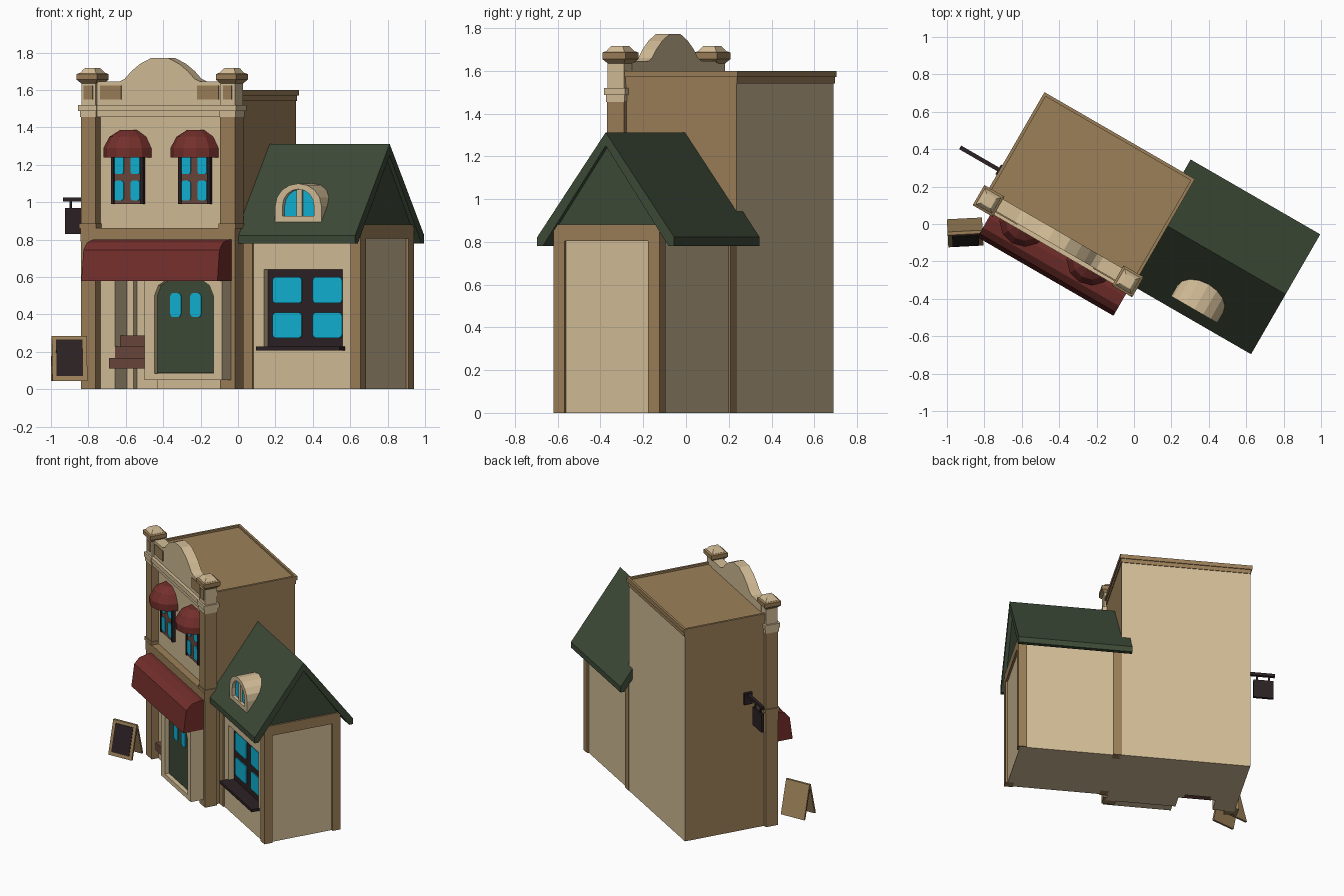
import bpy, bmesh, math
from mathutils import Matrix

if "Cube" in bpy.data.objects:
    bpy.data.objects.remove(bpy.data.objects["Cube"])

TURN = Matrix.Rotation(math.radians(-30), 4, 'Z')   # whole building is turned on its plot


def mat(name, hexcol):
    m = bpy.data.materials.new(name)
    lin = []
    for i in (0, 2, 4):
        c = int(hexcol[i:i + 2], 16) / 255
        lin.append(c / 12.92 if c <= 0.04045 else ((c + 0.055) / 1.055) ** 2.4)
    m.diffuse_color = (*lin, 1)
    m.use_nodes = True
    m.node_tree.nodes["Principled BSDF"].inputs["Base Color"].default_value = m.diffuse_color
    return m


TAN = mat("tan plaster", "D3BD97")
TRIM = mat("brown trim", "9C8059")
GREEN = mat("roof green", "3D4A37")
RED = mat("awning red", "732F2B")
DARK = mat("dark wood", "2B2123")
BROWN = mat("red brown wood", "6A473C")
BLUE = mat("window blue", "10B2D4")


def finish(name, m, bm, turn=TURN):
    bmesh.ops.recalc_face_normals(bm, faces=bm.faces)
    bm.transform(turn)
    me = bpy.data.meshes.new(name)
    bm.to_mesh(me)
    bm.free()
    me.materials.append(m)
    ob = bpy.data.objects.new(name, me)
    bpy.context.collection.objects.link(ob)
    return ob


def prism(name, m, pts, a, b, axis='v', turn=TURN):
    """Extrude (u,z) points along v, or (v,z) points along u, from a to b."""
    bm = bmesh.new()
    place = (lambda p, d: (p[0], d, p[1])) if axis == 'v' else (lambda p, d: (d, p[0], p[1]))
    r0 = [bm.verts.new(place(p, a)) for p in pts]
    r1 = [bm.verts.new(place(p, b)) for p in pts]
    bm.faces.new(r0)
    bm.faces.new(r1)
    n = len(pts)
    for i in range(n):
        bm.faces.new((r0[i], r0[(i + 1) % n], r1[(i + 1) % n], r1[i]))
    return finish(name, m, bm, turn)


def box(name, m, u0, u1, v0, v1, z0, z1):
    return prism(name, m, [(u0, z0), (u1, z0), (u1, z1), (u0, z1)], v0, v1)


def loft(name, m, cu, cv, rings, angles):
    """Stack of scaled polygons around (cu, cv); rings are (radius, z)."""
    bm = bmesh.new()
    rows = [[bm.verts.new((cu + r * math.cos(math.radians(a)), cv + r * math.sin(math.radians(a)), z))
             for a in angles] for r, z in rings]
    n = len(angles)
    bm.faces.new(rows[0])
    bm.faces.new(rows[-1])
    for p, q in zip(rows, rows[1:]):
        for i in range(n):
            bm.faces.new((p[i], p[(i + 1) % n], q[(i + 1) % n], q[i]))
    return finish(name, m, bm)


def arch(u0, u1, z0, spring, top, n=8):
    """Outline with a flat bottom and an elliptical head."""
    c, h = (u0 + u1) / 2, (u1 - u0) / 2
    return [(u0, z0), (u1, z0)] + [(c + h * math.cos(math.pi * i / n), spring + (top - spring) * math.sin(math.pi * i / n))
                                   for i in range(n + 1)]


def rounded(u0, u1, z0, z1, r):
    return [(cu + r * math.cos(math.radians(a + k)), cz + r * math.sin(math.radians(a + k)))
            for cu, cz, a in ((u1 - r, z1 - r, 0), (u0 + r, z1 - r, 90), (u0 + r, z0 + r, 180), (u1 - r, z0 + r, 270))
            for k in (0, 45, 90)]


def cut(ob, cutter):
    mod = ob.modifiers.new("recess", 'BOOLEAN')
    mod.operation, mod.solver, mod.object = 'DIFFERENCE', 'EXACT', cutter
    bpy.context.view_layer.objects.active = ob
    bpy.ops.object.modifier_apply(modifier=mod.name)
    bpy.data.objects.remove(cutter)


SQ = (45, 135, 225, 315)
MID = -0.305                                        # centre of the tall facade

# --- Tall block, side walls in trim colour
body = box("tall_body", TAN, -0.755, 0.15, -0.278, 0.36, 0, 1.57)
cut(body, box("alcove_cutter", TAN, -0.60, -0.34, -0.40, -0.148, -0.1, 0.66))
cut(body, box("alcove_panel_cutter", TAN, -0.56, -0.38, -0.30, -0.11, -0.1, 0.62))
body.data.materials.append(TRIM)
side = TURN.to_3x3().col[0]
inv = TURN.inverted()
for p in body.data.polygons:
    if abs(p.normal.dot(side)) > 0.9 and not -0.70 < (inv @ p.center).x < 0.10:
        p.material_index = 1
roof = box("flat_roof", TRIM, -0.767, 0.162, -0.27, 0.371, 1.57, 1.60)
cut(roof, box("roof_cutter", TRIM, -0.75, 0.145, -0.255, 0.354, 1.585, 1.7))
box("roof_moulding", TRIM, -0.76, 0.155, -0.27, 0.365, 1.54, 1.571)

# --- Corner pillars with stepped caps
for s, side_name in ((-1, "left"), (1, "right")):
    cu = MID + s * 0.43
    cv = -0.282
    box(side_name + "_pillar", TRIM, cu - 0.046, cu + 0.046, cv - 0.046, cv + 0.046, 0, 1.47)
    box(side_name + "_pillar_base", TRIM, cu - 0.053, cu + 0.053, cv - 0.053, cv + 0.053, 0.86, 0.885)
    box(side_name + "_pillar_band", TAN, cu - 0.057, cu + 0.057, cv - 0.057, cv + 0.057, 1.488, 1.52)
    box(side_name + "_pillar_neck", TAN, cu - 0.05, cu + 0.05, cv - 0.05, cv + 0.05, 1.455, 1.488)
    box(side_name + "_pillar_top", TAN, cu - 0.044, cu + 0.044, cv - 0.044, cv + 0.044, 1.52, 1.65)
    box(side_name + "_pillar_panel", TRIM, cu - 0.027, cu + 0.027, cv - 0.05, cv - 0.043, 1.55, 1.625)
    loft(side_name + "_cap", TRIM, cu, cv, [(0.062, 1.635), (0.088, 1.655), (0.088, 1.685), (0.075, 1.69)], SQ)
    loft(side_name + "_cap_top", TAN, cu, cv, [(0.07, 1.69), (0.045, 1.715), (0.04, 1.717)], SQ)
    # parapet panel on the same side
    pu = MID + s * 0.3
    box(side_name + "_parapet_panel", TRIM, pu - 0.066, pu + 0.066, -0.316, -0.309, 1.55, 1.625)

# --- Front cornice, frieze and curved parapet
box("cornice_upper", TAN, MID - 0.40, MID + 0.40, -0.333, -0.24, 1.488, 1.52)
box("cornice_lower", TAN, MID - 0.40, MID + 0.40, -0.322, -0.24, 1.455, 1.488)
box("frieze", TRIM, MID - 0.476, MID + 0.476, -0.33, -0.236, 0.79, 0.862)
half = [(0.40, 1.645), (0.25, 1.645), (0.215, 1.66), (0.175, 1.70), (0.12, 1.74), (0.05, 1.772)]
prism("parapet", TAN, [(MID - 0.40, 1.5), (MID + 0.40, 1.5)] + [(MID + x, z) for x, z in half]
      + [(MID - x, z) for x, z in reversed(half)], -0.31, -0.235)

# --- Upper windows under faceted half-round awnings
for s, n in ((-1, "left"), (1, "right")):
    cu = MID + s * 0.207
    box(n + "_window_frame", BROWN, cu - 0.095, cu + 0.095, -0.295, -0.27, 0.99, 1.29)
    for e in (-0.09, 0.09):
        box(n + "_window_edge", DARK, cu + e - 0.009, cu + e + 0.009, -0.302, -0.27, 0.99, 1.29)
    for du in (-0.05, 0.05):
        for z0, z1 in ((1.01, 1.115), (1.15, 1.27)):
            prism(n + "_window_pane", BLUE, rounded(cu + du - 0.028, cu + du + 0.028, z0, z1, 0.012), -0.30, -0.294)
    loft(n + "_window_awning", RED, cu, -0.278,
         [(0.137, 1.24), (0.137, 1.29), (0.105, 1.35), (0.05, 1.385)], range(180, 361, 30))

# --- Shop awning
prism("shop_awning", RED, [(-0.30, 0.80), (-0.36, 0.80), (-0.42, 0.785), (-0.458, 0.745), (-0.48, 0.58), (-0.465, 0.58),
                           (-0.44, 0.735), (-0.30, 0.77)], -0.69, 0.15, 'u')
for u in (-0.69, 0.142):
    prism("awning_end", RED, [(-0.30, 0.80), (-0.36, 0.80), (-0.42, 0.785), (-0.458, 0.745), (-0.48, 0.58), (-0.30, 0.58)],
          u, u + 0.008, 'u')

# --- Porch with arched door
DC = -0.09
porch = box("porch", TAN, -0.333, 0.145, -0.423, -0.25, 0.05, 0.78)
cut(porch, prism("door_cutter", TAN, arch(DC - 0.182, DC + 0.182, 0.085, 0.50, 0.61, 6), -0.5, -0.385))
prism("door", GREEN, arch(DC - 0.181, DC + 0.181, 0.086, 0.50, 0.609, 6), -0.393, -0.384)
for s in (-1, 1):
    u = DC - 0.004 + s * 0.062
    prism("door_pane", BLUE, rounded(u - 0.034, u + 0.034, 0.385, 0.515, 0.02), -0.398, -0.392)

# --- Steps in the alcove
for i in range(3):
    box("alcove_step", BROWN, -0.60, -0.333, -0.34 + i * 0.062, -0.148, 0.11 + i * 0.058, 0.168 + i * 0.06)

# --- Cottage walls, posts and beams
cot = box("cottage_wall", TAN, 0.14, 0.862, -0.20, 0.35, 0, 0.87)
cut(cot, box("window_cutter", TAN, 0.277, 0.762, -0.4, -0.15, 0.22, 0.64))
for u in (0.15, 0.817):
    for v in (-0.21, 0.302):
        box("cottage_post", TRIM, u, u + 0.06, v, v + 0.06, 0, 0.86)
box("gable_beam", TRIM, 0.82, 0.877, -0.21, 0.362, 0.805, 0.88)
prism("gable", GREEN, [(-0.20, 0.87), (0.352, 0.87), (0.08, 1.26)], 0.80, 0.865, 'u')

# --- Cottage roof
prism("cottage_roof", GREEN, [(-0.29, 0.78), (-0.29, 0.822), (0.08, 1.312), (0.45, 0.822), (0.45, 0.78), (0.42, 0.78),
                              (0.08, 1.25), (-0.26, 0.78)], 0.09, 0.89, 'u')

# --- Cottage window
box("shop_window_frame", DARK, 0.278, 0.761, -0.16, -0.148, 0.22, 0.64)
for u0 in (0.309, 0.557):
    for z0, z1 in ((0.275, 0.41), (0.46, 0.60)):
        prism("shop_window_pane", BLUE, rounded(u0, u0 + 0.18, z0, z1, 0.018), -0.167, -0.159)
box("shop_window_sill", DARK, 0.262, 0.777, -0.26, -0.15, 0.208, 0.228)

# --- Arched dormer
dormer = prism("dormer", TAN, arch(0.365, 0.65, 0.88, 0.98, 1.10), -0.235, -0.06)
cut(dormer, prism("dormer_cutter", TAN, arch(0.41, 0.605, 0.925, 0.98, 1.07), -0.3, -0.205))
prism("dormer_pane", BLUE, arch(0.411, 0.604, 0.926, 0.98, 1.069), -0.212, -0.204)
box("dormer_mullion", TAN, 0.49, 0.525, -0.225, -0.204, 0.925, 1.068)

# --- Hanging sign on the left wall
box("sign_mount", DARK, -0.775, -0.75, -0.14, -0.08, 0.945, 1.03)
box("sign_arm", DARK, -1.01, -0.76, -0.121, -0.099, 1.003, 1.025)
box("hanging_sign", DARK, -1.0, -0.86, -0.12, -0.10, 0.83, 0.968)
for u in (-0.975, -0.89):
    box("sign_link", DARK, u, u + 0.012, -0.115, -0.105, 0.96, 1.01)

# --- Pavement board, two leaning leaves
SPOT = Matrix.Translation((-0.905, 0, 0)) @ Matrix.Rotation(math.radians(3), 4, 'Z')
prism("board_front", TRIM, [(-0.12, 0.045), (-0.105, 0.045), (-0.04, 0.285), (-0.055, 0.285)], -0.094, 0.094, 'u', SPOT)
prism("board_back", TRIM, [(0.03, 0.045), (0.015, 0.045), (-0.053, 0.285), (-0.038, 0.285)], -0.094, 0.094, 'u', SPOT)
prism("board_slate", DARK, [(-0.118, 0.07), (-0.106, 0.07), (-0.052, 0.265), (-0.064, 0.265)], -0.071, 0.071, 'u', SPOT)
